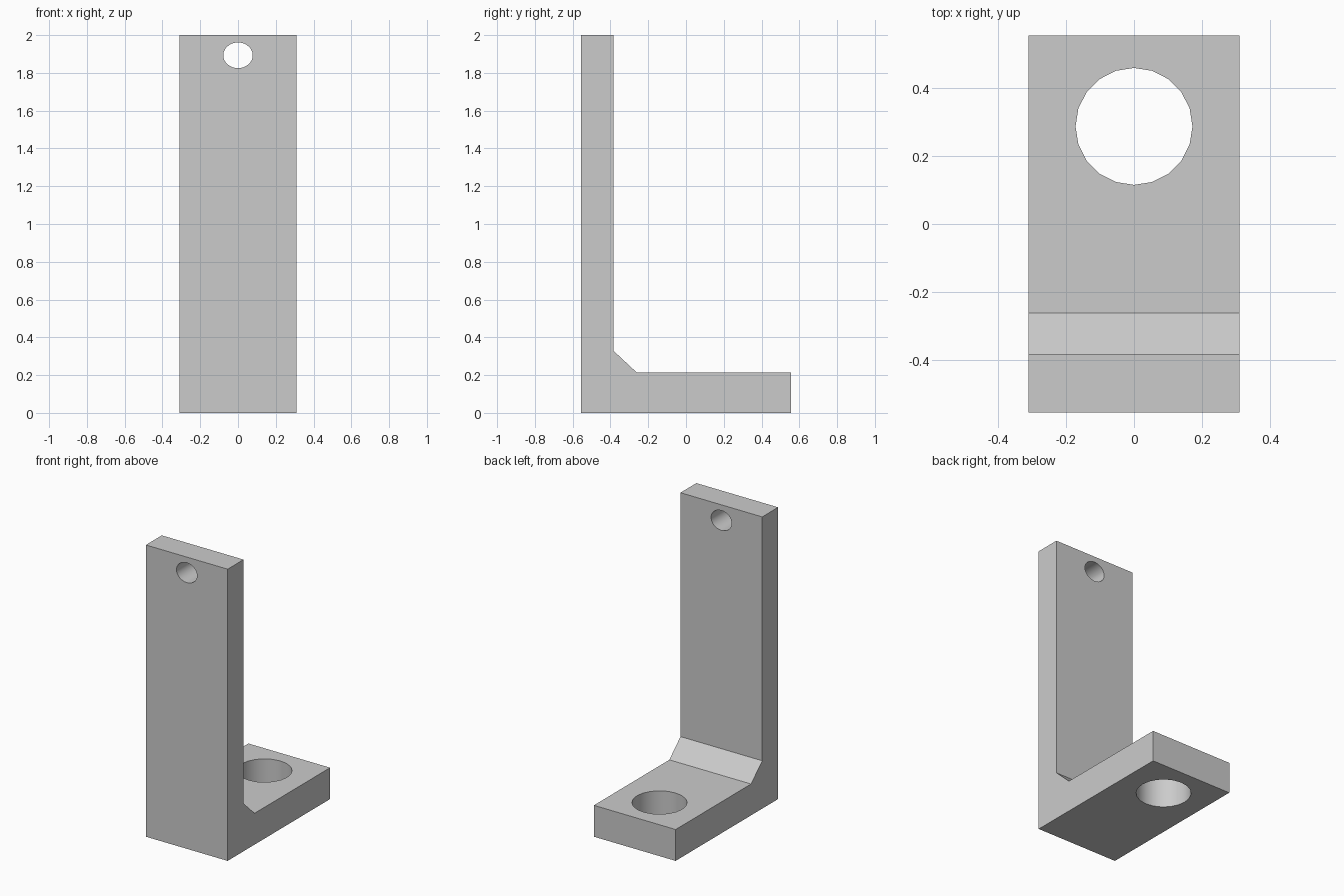
import bpy
import bmesh
import math

cube = bpy.data.objects.get("Cube")
if cube:
    bpy.data.objects.remove(cube, do_unlink=True)

HALF_WIDTH = 0.31

# Plain grey metal
grey = bpy.data.materials.new("light grey metal")
grey.use_nodes = True
grey.diffuse_color = (0.6, 0.6, 0.6, 1)
grey.node_tree.nodes["Principled BSDF"].inputs["Base Color"].default_value = (0.6, 0.6, 0.6, 1)

# Bracket: L-shaped side profile (y, z) with a chamfered inner corner
profile = [(-0.555, 0), (0.555, 0), (0.555, 0.215), (-0.262, 0.215),
           (-0.383, 0.328), (-0.383, 2), (-0.555, 2)]
bm = bmesh.new()
side = bm.faces.new([bm.verts.new((-HALF_WIDTH, y, z)) for y, z in profile])
swept = bmesh.ops.extrude_face_region(bm, geom=[side])
verts = [g for g in swept["geom"] if isinstance(g, bmesh.types.BMVert)]
bmesh.ops.translate(bm, verts=verts, vec=(2 * HALF_WIDTH, 0, 0))
bmesh.ops.recalc_face_normals(bm, faces=bm.faces)
mesh = bpy.data.meshes.new("angle_bracket")
bm.to_mesh(mesh)
bm.free()
bracket = bpy.data.objects.new("angle_bracket", mesh)
bpy.context.collection.objects.link(bracket)
mesh.materials.append(grey)


def drill(name, location, scale, sides, tilt=0):
    """Cut a straight hole through the bracket."""
    bpy.ops.mesh.primitive_cylinder_add(vertices=sides, radius=1, depth=1,
                                        location=location, rotation=(tilt, 0, 0))
    cutter = bpy.context.object
    cutter.name = name
    cutter.scale = scale
    cutter.hide_render = True
    cutter.data.materials.append(grey)
    bpy.ops.object.select_all(action='DESELECT')
    bracket.select_set(True)
    bpy.context.view_layer.objects.active = bracket
    cut = bracket.modifiers.new(name, 'BOOLEAN')
    cut.operation = 'DIFFERENCE'
    cut.solver = 'EXACT'
    cut.object = cutter
    bpy.ops.object.modifier_apply(modifier=cut.name)
    bpy.data.objects.remove(cutter, do_unlink=True)


# Large round hole in the foot, small oval hole near the top of the upright
drill("foot_hole", (0, 0.287, 0.1), (0.172, 0.172, 0.6), 20)
drill("upright_hole", (0, -0.47, 1.893), (0.078, 0.068, 0.6), 32, math.pi / 2)

bpy.ops.object.shade_smooth_by_angle(angle=math.radians(30))
